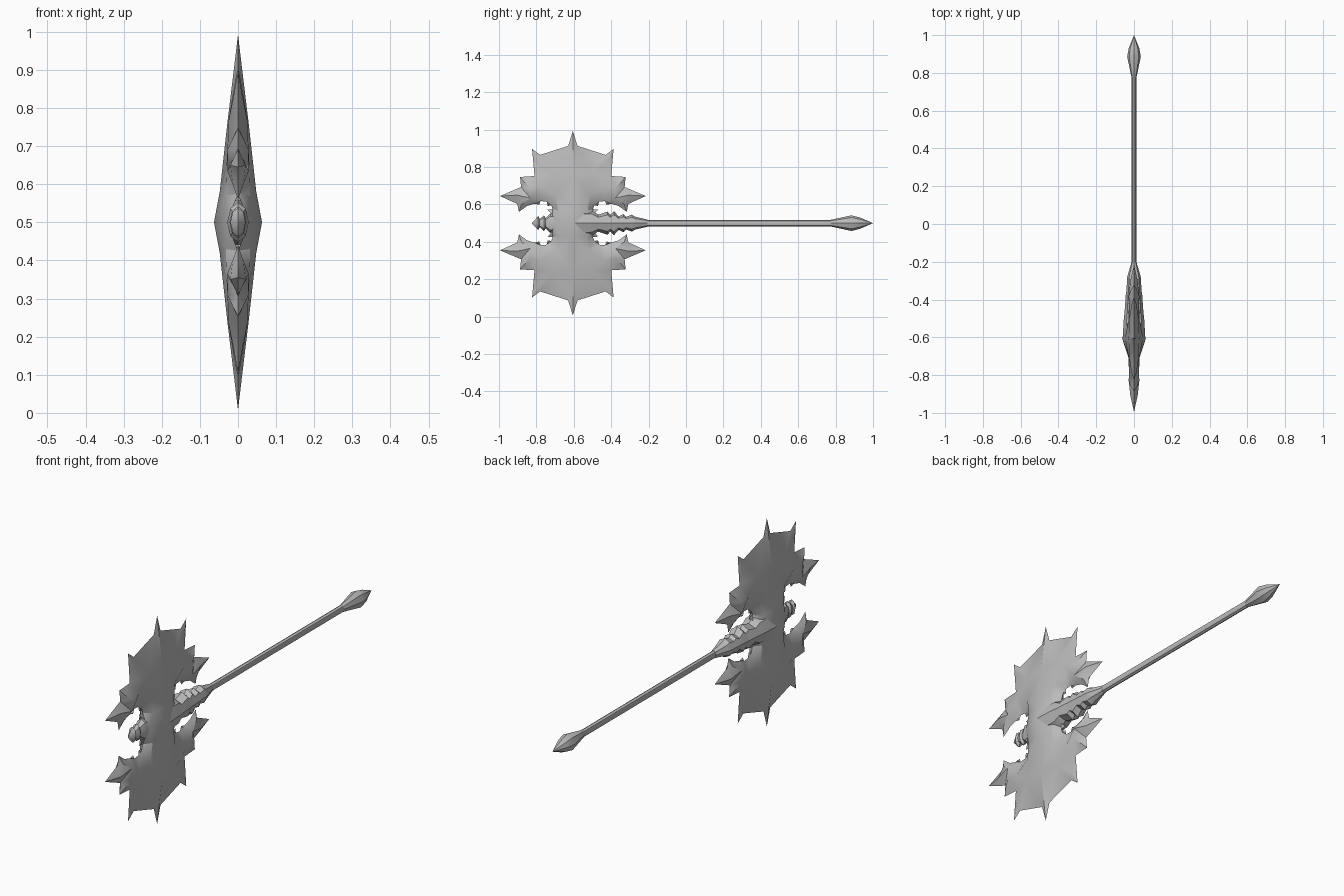
import bpy, bmesh, math
from mathutils import Vector
from mathutils.geometry import delaunay_2d_cdt

if "Cube" in bpy.data.objects:
    bpy.data.objects.remove(bpy.data.objects["Cube"])

steel = bpy.data.materials.new("grey steel")
steel.use_nodes = True
GREY = (0.5, 0.5, 0.5, 1)
steel.diffuse_color = GREY
steel.node_tree.nodes["Principled BSDF"].inputs["Base Color"].default_value = GREY

HEAD_Y, MID_Z = -0.605, 0.5


def finish(name, bm, angle):
    me = bpy.data.meshes.new(name)
    bm.to_mesh(me)
    bm.free()
    me.materials.append(steel)
    ob = bpy.data.objects.new(name, me)
    bpy.context.collection.objects.link(ob)
    bpy.ops.object.select_all(action='DESELECT')
    ob.select_set(True)
    bpy.context.view_layer.objects.active = ob
    bpy.ops.object.shade_smooth_by_angle(angle=math.radians(angle))
    return ob


def lathe(name, profile, sides=8, angle=35):
    """Elliptical rings along y: (y, x radius, z radius); radius 0 makes a tip."""
    bm = bmesh.new()
    rings = []
    for y, rx, rz in profile:
        if rz == 0:
            rings.append([bm.verts.new((0, y, MID_Z))] * sides)
        else:
            rings.append([bm.verts.new((rx * math.sin(2 * math.pi * i / sides), y,
                                        MID_Z + rz * math.cos(2 * math.pi * i / sides)))
                          for i in range(sides)])
    for a, b in zip(rings, rings[1:]):
        for i in range(sides):
            j = (i + 1) % sides
            bm.faces.new(list(dict.fromkeys((a[i], a[j], b[j], b[i]))))
    for ring in (rings[0], rings[-1]):
        if len(set(ring)) > 2:
            bm.faces.new(ring)
    bmesh.ops.recalc_face_normals(bm, faces=bm.faces)
    return finish(name, bm, angle)


# One quarter of the axe head: (outward, up, half thickness)
spine = [(0, 0, .063), (.1, 0, .03), (.11, .045, .012), (.135, .072, 0), (.108, .075, 0)]
inner_edge = [(.115, .095, 0), (.135, .092, 0), (.14, .115, 0), (.172, .118, 0),
              (.18, .098, 0), (.205, .104, 0), (.245, .092, 0), (.288, .06, 0),
              (.297, .103, 0)]
outer_edge = [(.39, .145, 0), (.277, .193, 0), (.282, .247, 0), (.205, .252, 0),
              (.218, .397, 0), (.175, .365, 0), (.025, .413, 0), (0, .493, 0)]
crease = [(0, .413, .0095), (0, .26, .028), (0, .08, .048)]
ridge = [(.08, .07, .032), (.09, .15, .03), (.1, .26, .026), (.17, .2, .027), (.225, .19, .028),
         (.228, .135, .028), (.275, .1, .014), (.3, .15, .02), (.185, .33, .012),
         (.26, .22, .014)]

outline = spine + inner_edge + outer_edge + crease
points = outline + ridge
flat, _, tris, origin, _, _ = delaunay_2d_cdt(
    [Vector(p[:2]) for p in points], [], [list(range(len(outline)))], 1, 1e-5)
coords = [(v.x, v.y, points[o[0]][2] if o else 0.01) for v, o in zip(flat, origin)]

# Raise the middle of any triangle that lies wholly on the cutting edge
faces = []
for t in tris:
    if all(coords[i][2] == 0 for i in t):
        c = [sum(coords[i][k] for i in t) / 3 for k in range(2)]
        coords.append((c[0], c[1], 0.006))
        n = len(coords) - 1
        faces += [(t[0], t[1], n), (t[1], t[2], n), (t[2], t[0], n)]
    else:
        faces.append(tuple(t))

# Mirror the quarter to both sides, front and back, top and bottom
bm = bmesh.new()
for sx in (1, -1):
    for sy in (1, -1):
        for sz in (1, -1):
            vs = [bm.verts.new((sx * t, HEAD_Y + sy * u, MID_Z + sz * w)) for u, w, t in coords]
            for f in faces:
                loop = [vs[i] for i in f]
                bm.faces.new(loop if sx * sy * sz > 0 else loop[::-1])
bmesh.ops.remove_doubles(bm, verts=bm.verts, dist=1e-4)
finish("double_axe_head", bm, 32)

# Notched spike at the front of the head
lathe("front_spike", [(-.825, 0, 0), (-.79, .02, .038), (-.782, .014, .022), (-.76, .022, .042),
                      (-.75, .016, .028), (-.725, .028, .052), (-.7, .03, .045),
                      (-.605, .05, .06)])

# Stepped socket behind the head
lathe("socket", [(-.605, .06, .075), (-.5, .054, .068), (-.47, .05, .045), (-.42, .047, .062),
                 (-.405, .044, .045), (-.385, .045, .064), (-.36, .041, .036),
                 (-.335, .041, .048), (-.32, .038, .034), (-.29, .038, .045),
                 (-.27, .033, .034), (-.205, .014, .019)])

# Shaft and pointed pommel
lathe("shaft", [(-.25, .013, .018), (.8, .013, .018)])
lathe("pommel", [(.775, .013, .018), (.885, .036, .042), (.93, .028, .03), (1.0, 0, 0)])
